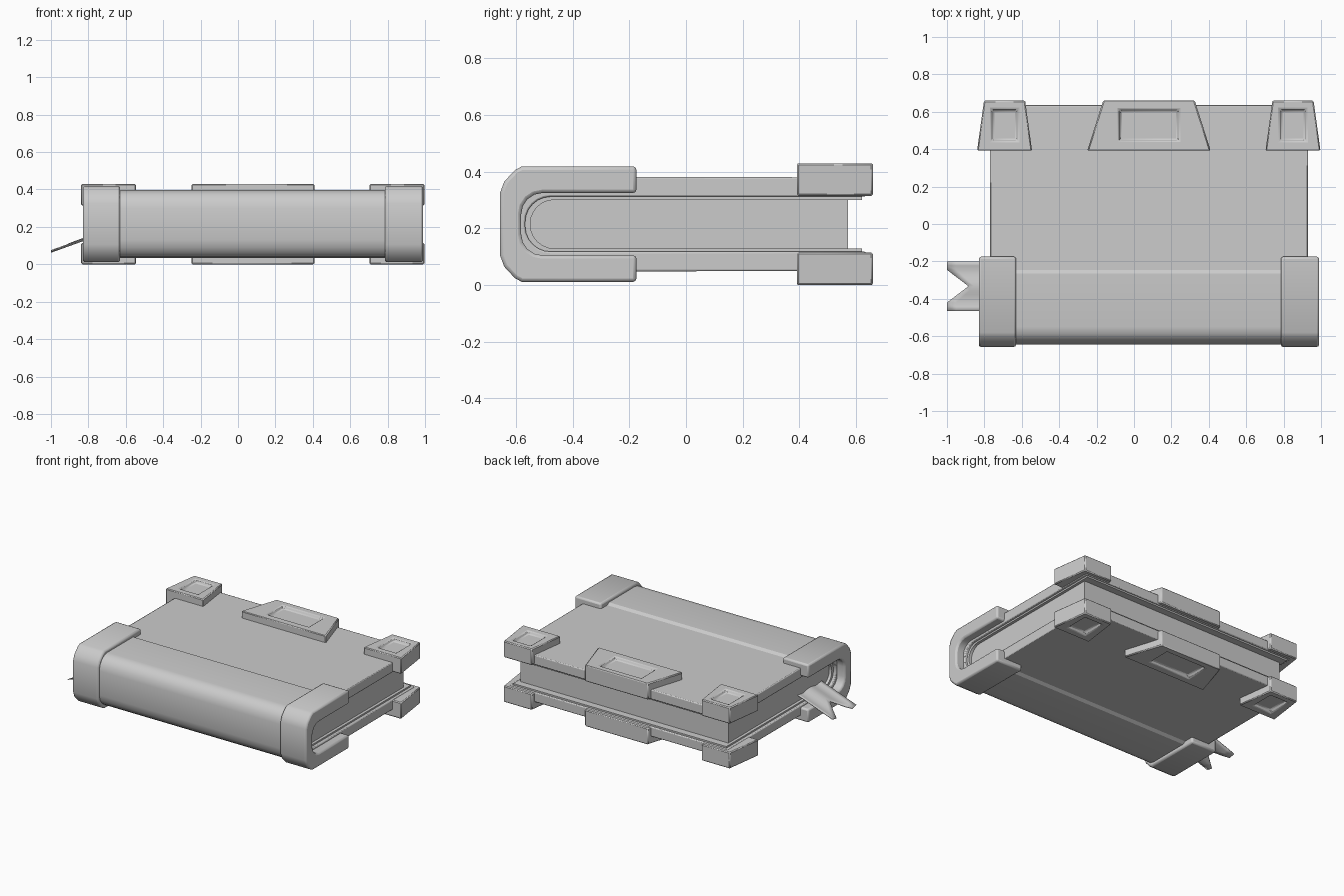
import bpy, bmesh, math
from mathutils import Vector

if "Cube" in bpy.data.objects:
    bpy.data.objects.remove(bpy.data.objects["Cube"])

ZC = 0.215   # mid-height of the book
XC = 0.08    # mid-width of the book


def finish(name, bm, bevel=0.0, segs=2, smooth=True):
    bmesh.ops.recalc_face_normals(bm, faces=bm.faces[:])
    me = bpy.data.meshes.new(name)
    bm.to_mesh(me)
    bm.free()
    ob = bpy.data.objects.new(name, me)
    bpy.context.collection.objects.link(ob)
    if bevel:
        m = ob.modifiers.new("bevel", 'BEVEL')
        m.width, m.segments = bevel, segs
        m.limit_method, m.angle_limit = 'ANGLE', math.radians(40)
    if smooth:
        bpy.ops.object.select_all(action='DESELECT')
        ob.select_set(True)
        bpy.context.view_layer.objects.active = ob
        bpy.ops.object.shade_smooth_by_angle(angle=math.radians(32))
    return ob


def full(half):
    """Mirror an upper (y, z) line about mid-height."""
    return half + [(y, 2 * ZC - z) for y, z in reversed(half)]


def round_end(y_end, y_spine, z_top, r, n=6):
    """Upper half of a U line: straight run, then a rounded spine corner."""
    cy, cz = y_spine + r, z_top - r
    arc = [(cy - r * math.sin(a), cz + r * math.cos(a))
           for a in (math.pi / 2 * i / n for i in range(n + 1))]
    return [(y_end, z_top)] + arc


def extrude_x(name, profile, x0, x1, **kw):
    bm = bmesh.new()
    f = bm.faces.new([bm.verts.new((x0, y, z)) for y, z in profile])
    g = bmesh.ops.extrude_face_region(bm, geom=[f])
    bmesh.ops.translate(bm, vec=(x1 - x0, 0, 0),
                        verts=[v for v in g['geom'] if isinstance(v, bmesh.types.BMVert)])
    return finish(name, bm, **kw)


def u_shape(outer, inner):
    return full(outer) + full(inner)[::-1]


# Cover: wrapped board with thicker rounded spine
cover_out = [(0.635, 0.38), (-0.245, 0.382), (-0.265, 0.395), (-0.55, 0.396), (-0.585, 0.39),
             (-0.613, 0.37), (-0.633, 0.34), (-0.643, 0.30)]
extrude_x("cover", u_shape(cover_out, round_end(0.635, -0.568, 0.312, 0.09)),
          -0.77, 0.93, bevel=0.006)

# Endpaper lining inside the cover
extrude_x("endpaper", u_shape(round_end(0.622, -0.569, 0.313, 0.09),
                              round_end(0.622, -0.55, 0.301, 0.085)), -0.75, 0.91)

# Page block, rounded at the spine
extrude_x("pages", full(round_end(0.572, -0.552, 0.302, 0.075)), -0.73, 0.89)

# Spine caps at both ends
cap_out = [(-0.175, 0.419), (-0.58, 0.419), (-0.605, 0.405), (-0.642, 0.365), (-0.657, 0.325)]
cap_in = round_end(-0.175, -0.582, 0.325, 0.075, 4)
for name, x0, x1 in (("spine_cap_left", -0.83, -0.63), ("spine_cap_right", 0.785, 0.99)):
    extrude_x(name, u_shape(cap_out, cap_in), x0, x1, bevel=0.012)


# Edge guards: tapered blocks with a sunken rectangular panel
def guard(name, cx, half_front, half_back, half_panel, top):
    y0, y1, zt, zb, depth, slope = 0.392, 0.66, 0.43, 0.315, 0.02, 0.012
    hx = half_panel
    bm = bmesh.new()

    def ring(coords, z):
        z = z if top else 2 * ZC - z
        return [bm.verts.new((cx + x, y, z)) for x, y in coords]

    def rect(d):
        return [(-hx + d, 0.44 + d), (hx - d, 0.44 + d), (hx - d, 0.615 - d), (-hx + d, 0.615 - d)]

    trap = [(-half_front, y0), (half_front, y0), (half_back, y1), (-half_back, y1)]
    rings = [ring(trap, zb), ring(trap, zt), ring(rect(0), zt), ring(rect(slope), zt - depth)]
    for a, b in zip(rings, rings[1:]):
        for i in range(4):
            j = (i + 1) % 4
            bm.faces.new((a[i], a[j], b[j], b[i]))
    bm.faces.new(rings[0])
    bm.faces.new(rings[-1])
    finish(name, bm, bevel=0.006, segs=1)


for side, top in (("upper", True), ("lower", False)):
    guard(side + "_corner_left", -0.692, 0.147, 0.11, 0.073, top)
    guard(side + "_corner_right", 0.85, 0.147, 0.11, 0.073, top)
    guard(side + "_clasp", XC, 0.33, 0.245, 0.162, top)

# Bookmark ribbon: gently waved strip with a notched tail
bm = bmesh.new()
ny, nx, y0, y1 = 12, 6, -0.465, -0.2
grid = []
for i in range(ny + 1):
    y = y0 + (y1 - y0) * i / ny
    tail = -0.885 - 0.115 * min(1.0, abs(y + 0.3325) / 0.088)
    row = []
    for k in range(nx + 1):
        x = -0.70 + (tail + 0.70) * k / nx
        z = 0.178 + 0.36 * (x + 0.70) + 0.006 * math.cos((y + 0.3325) * 40)
        row.append(bm.verts.new((x, y, z)))
    grid.append(row)
for a, b in zip(grid, grid[1:]):
    for k in range(nx):
        bm.faces.new((a[k], a[k + 1], b[k + 1], b[k]))
ribbon = finish("bookmark_ribbon", bm)
sol = ribbon.modifiers.new("thickness", 'SOLIDIFY')
sol.thickness, sol.offset = 0.005, 0
